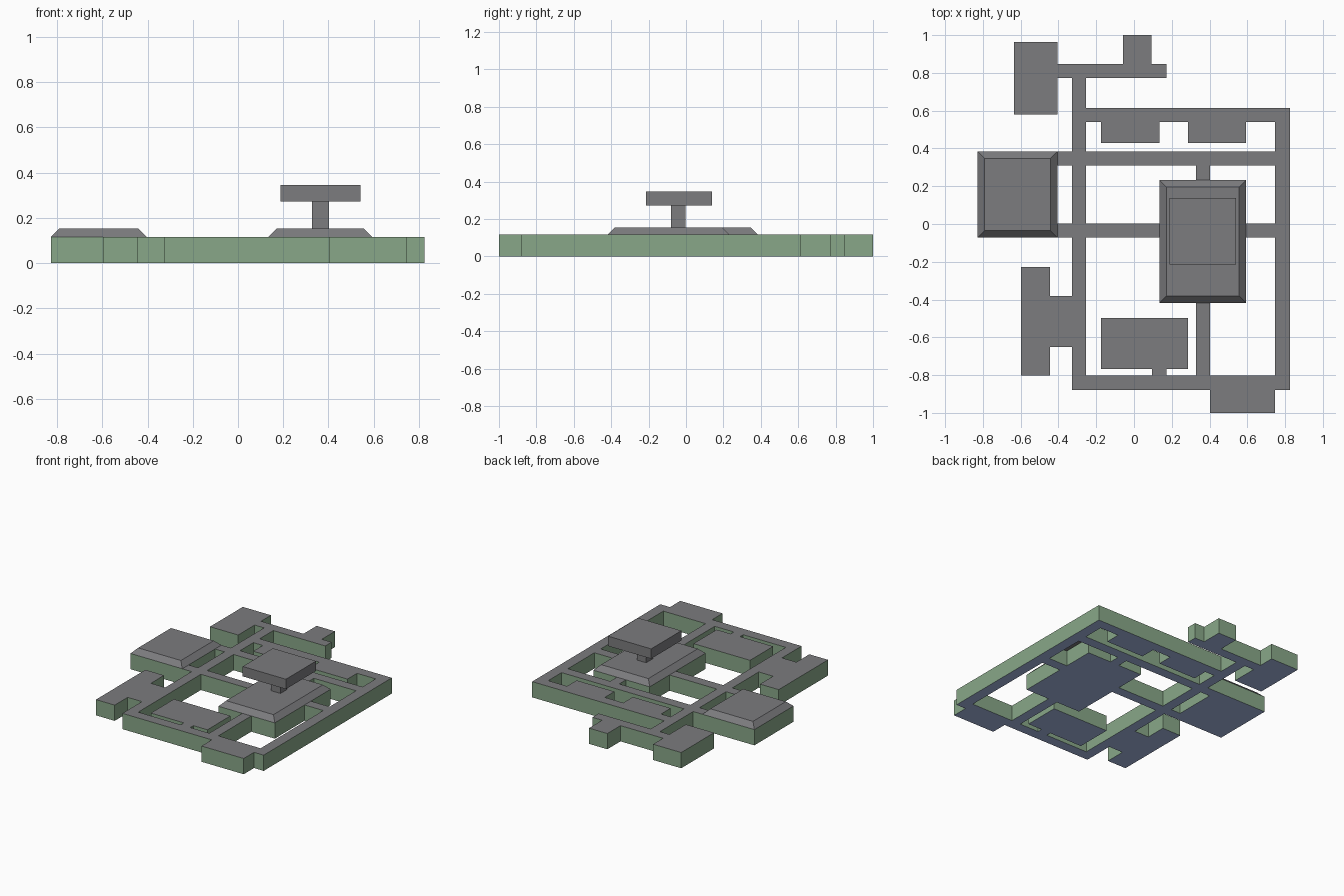
import bpy, bmesh

if "Cube" in bpy.data.objects:
    bpy.data.objects.remove(bpy.data.objects["Cube"])

FLOOR_H, ROOF_Z = 0.116, 0.153

# Plan rectangles: x0, x1, y0, y1
WEST_HALL = (-0.828, -0.405, -0.072, 0.385)
MAIN_HALL = (0.134, 0.594, -0.419, 0.232)
ROOMS = [
    WEST_HALL, MAIN_HALL,
    (-0.635, -0.405, 0.58, 0.963),     # north-west room
    (-0.058, 0.092, 0.847, 1.0),       # north nook
    (-0.175, 0.134, 0.428, 0.54),      # alcoves
    (0.285, 0.594, 0.428, 0.54),
    (-0.598, -0.445, -0.803, -0.227),  # south-west room
    (-0.445, -0.328, -0.652, -0.38),
    (-0.175, 0.287, -0.767, -0.497),   # south room and its door
    (0.095, 0.172, -0.803, -0.767),
    (0.402, 0.747, -1.0, -0.803),      # south-east room
]
CORRIDORS = [
    (-0.405, 0.172, 0.773, 0.847),
    (-0.328, 0.826, 0.54, 0.615),
    (-0.405, 0.826, 0.31, 0.385),
    (-0.405, 0.826, -0.072, 0.002),
    (-0.328, 0.826, -0.88, -0.803),
    (-0.328, -0.253, -0.88, 0.847),
    (0.328, 0.402, -0.88, 0.385),
    (0.747, 0.826, -0.88, 0.615),
]


def material(name, rgb):
    m = bpy.data.materials.new(name)
    m.diffuse_color = (*rgb, 1)
    m.use_nodes = True
    m.node_tree.nodes["Principled BSDF"].inputs["Base Color"].default_value = m.diffuse_color
    return m


# Dark grey tops, green walls, blue underside
DARK = material("dark_grey", (0.20, 0.20, 0.21))
GREEN = material("green_wall", (0.25, 0.39, 0.25))
BLUE = material("blue_underside", (0.40, 0.50, 0.80))


def finish(bm, name, mats):
    bmesh.ops.remove_doubles(bm, verts=bm.verts, dist=1e-5)
    bmesh.ops.recalc_face_normals(bm, faces=bm.faces)
    if len(mats) > 1:
        for f in bm.faces:
            f.material_index = 0 if f.normal.z > 0.5 else 2 if f.normal.z < -0.5 else 1
    me = bpy.data.meshes.new(name)
    for m in mats:
        me.materials.append(m)
    bm.to_mesh(me)
    bm.free()
    ob = bpy.data.objects.new(name, me)
    bpy.context.collection.objects.link(ob)
    return ob


def block(name, rect, z0, z1, inset=0.0):
    """Box on a plan rectangle, with its top optionally drawn in."""
    x0, x1, y0, y1 = rect
    bm = bmesh.new()
    bmesh.ops.create_cube(bm, size=1)
    for v in bm.verts:
        i = inset if v.co.z > 0 else 0
        v.co = (x0 + i if v.co.x < 0 else x1 - i,
                y0 + i if v.co.y < 0 else y1 - i,
                z1 if v.co.z > 0 else z0)
    return finish(bm, name, [DARK])


def plan_slab(name, rects, h):
    """One closed slab from the union of plan rectangles."""
    xs = sorted({x for r in rects for x in r[:2]})
    ys = sorted({y for r in rects for y in r[2:]})
    cells = set()
    for i in range(len(xs) - 1):
        for j in range(len(ys) - 1):
            cx, cy = (xs[i] + xs[i + 1]) / 2, (ys[j] + ys[j + 1]) / 2
            if any(a < cx < b and c < cy < d for a, b, c, d in rects):
                cells.add((i, j))
    bm = bmesh.new()

    def face(*pts):
        bm.faces.new([bm.verts.new(p) for p in pts])

    for i, j in cells:
        a, b, c, d = xs[i], xs[i + 1], ys[j], ys[j + 1]
        ring = [(a, c), (b, c), (b, d), (a, d)]
        face(*[(x, y, h) for x, y in ring])
        face(*[(x, y, 0) for x, y in reversed(ring)])
        # Walls only where the plan ends
        for k, (di, dj) in enumerate([(0, -1), (1, 0), (0, 1), (-1, 0)]):
            if (i + di, j + dj) not in cells:
                p, q = ring[k], ring[(k + 1) % 4]
                face((*p, 0), (*q, 0), (*q, h), (*p, h))
    return finish(bm, name, [DARK, GREEN, BLUE])


plan_slab("rooms_and_corridors", ROOMS + CORRIDORS, FLOOR_H)

# Sloped roofs on the two halls
block("west_hall_roof", WEST_HALL, FLOOR_H, ROOF_Z, 0.037)
block("main_hall_roof", MAIN_HALL, FLOOR_H, ROOF_Z, 0.037)

# Raised platform on its post
block("tower_post", (0.327, 0.403, -0.08, -0.002), ROOF_Z, 0.273)
block("tower_platform", (0.188, 0.541, -0.214, 0.138), 0.273, 0.346)
